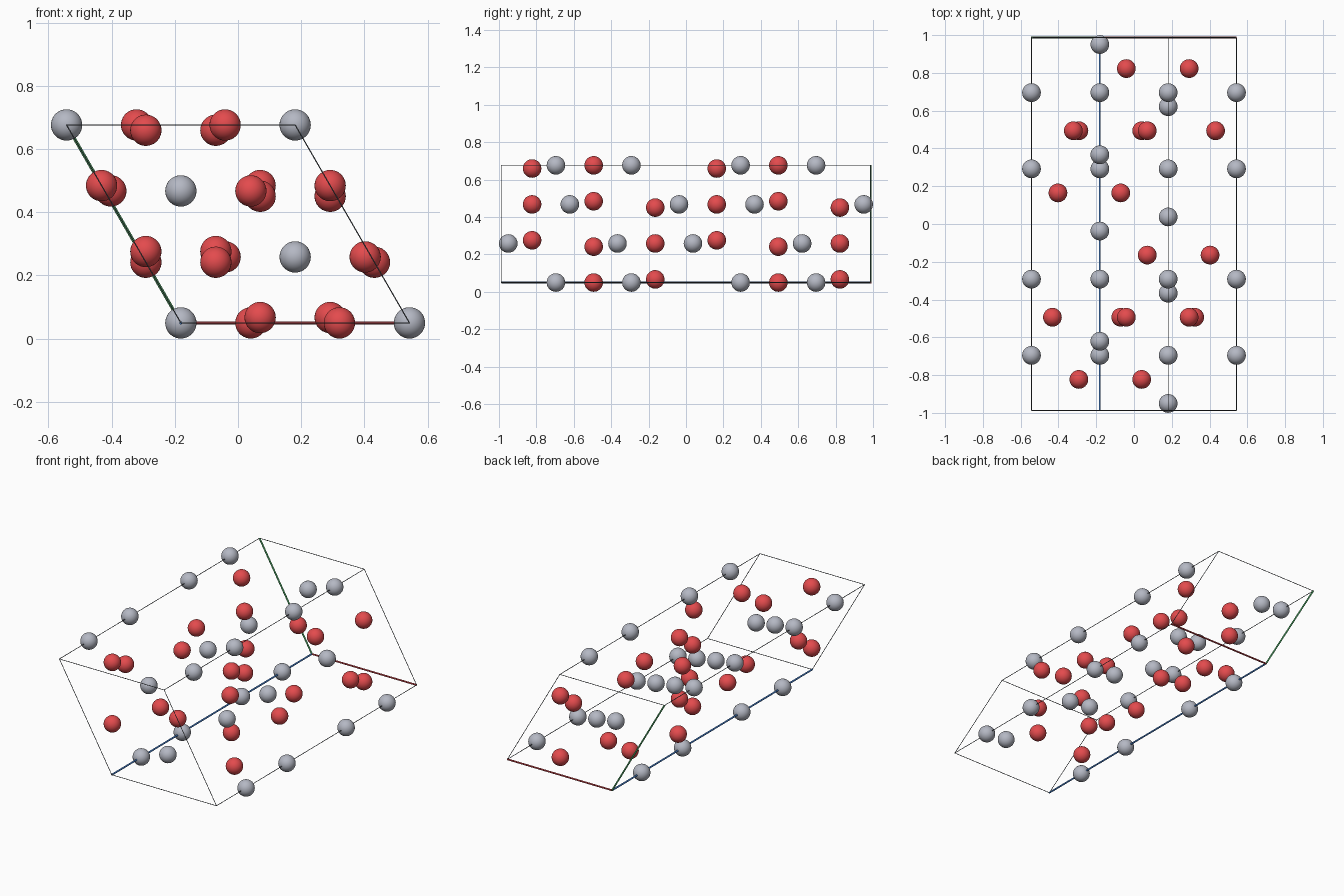
import bpy, bmesh, math
from mathutils import Vector

if "Cube" in bpy.data.objects:
    bpy.data.objects.remove(bpy.data.objects["Cube"])

R = 0.0495                       # atom radius
C = 1.9747                       # long cell edge
A = 0.7235                       # short cell edge
EA = Vector((A, 0, 0))
EB = Vector((-A / 2, 0, A * math.sqrt(3) / 2))
EC = Vector((0, -C, 0))
ORIGIN = Vector((-A / 4, C / 2, R))


def material(name, rgb):
    m = bpy.data.materials.new(name)
    m.diffuse_color = (*rgb, 1)
    m.use_nodes = True
    m.node_tree.nodes["Principled BSDF"].inputs["Base Color"].default_value = m.diffuse_color
    return m


GREY = material("metal grey", (0.46, 0.48, 0.55))
RED = material("oxygen red", (0.77, 0.07, 0.075))
DARK = material("frame slate", (0.10, 0.115, 0.13))
AXIS_RED = material("axis red", (0.64, 0.06, 0.07))
AXIS_GREEN = material("axis green", (0.08, 0.42, 0.14))
AXIS_BLUE = material("axis blue", (0.06, 0.22, 0.62))


def point(f):
    return ORIGIN + EA * f[0] + EB * f[1] + EC * f[2]


def add(name, mesh, loc):
    ob = bpy.data.objects.new(name, mesh)
    ob.location = loc
    bpy.context.collection.objects.link(ob)
    return ob


def ball_mesh(name, mat):
    bm = bmesh.new()
    bmesh.ops.create_uvsphere(bm, u_segments=32, v_segments=18, radius=R)
    for f in bm.faces:
        f.smooth = True
    me = bpy.data.meshes.new(name)
    bm.to_mesh(me)
    bm.free()
    me.materials.append(mat)
    return me


def rod(name, p, q, radius, mat):
    bm = bmesh.new()
    bmesh.ops.create_cone(bm, cap_ends=True, segments=10, radius1=radius,
                          radius2=radius, depth=(q - p).length)
    for f in bm.faces:
        f.smooth = len(f.verts) == 4
    me = bpy.data.meshes.new(name)
    bm.to_mesh(me)
    bm.free()
    me.materials.append(mat)
    ob = add(name, me, (p + q) / 2)
    ob.rotation_euler = (q - p).to_track_quat('Z', 'Y').to_euler()


def sites(base):
    """Repeat by the lattice centring, wrap into the cell, copy onto shared faces."""
    found = set()
    for shift in ((0, 0, 0), (2/3, 1/3, 1/3), (1/3, 2/3, 2/3)):
        for b in base:
            f = [round((u + s) % 1, 4) % 1 for u, s in zip(b, shift)]
            choices = [(0, 1) if u < 0.001 else (u,) for u in f]
            found.update((i, j, k) for i in choices[0]
                         for j in choices[1] for k in choices[2])
    return sorted(found)


# Atoms
h, x = 0.3522, 0.3063
metal_base = [(0, 0, h), (0, 0, 0.5 - h), (0, 0, 1 - h), (0, 0, 0.5 + h)]
oxygen_base = [(x, 0, .25), (0, x, .25), (-x, -x, .25),
               (-x, 0, .75), (0, -x, .75), (x, x, .75)]
for name, base, mat in (("metal_atom", metal_base, GREY),
                        ("oxygen_atom", oxygen_base, RED)):
    mesh = ball_mesh(name, mat)
    for f in sites(base):
        add(name, mesh, point(f))

# Cell frame: three coloured axes from the origin, nine thin dark edges
axis_mats = (AXIS_RED, AXIS_GREEN, AXIS_BLUE)
for d in range(3):
    for i in (0, 1):
        for j in (0, 1):
            start = [i, j]
            start.insert(d, 0)
            end = list(start)
            end[d] = 1
            if i == j == 0:
                rod("cell_axis", point(start), point(end), 0.005, axis_mats[d])
            else:
                rod("cell_edge", point(start), point(end), 0.0018, DARK)
